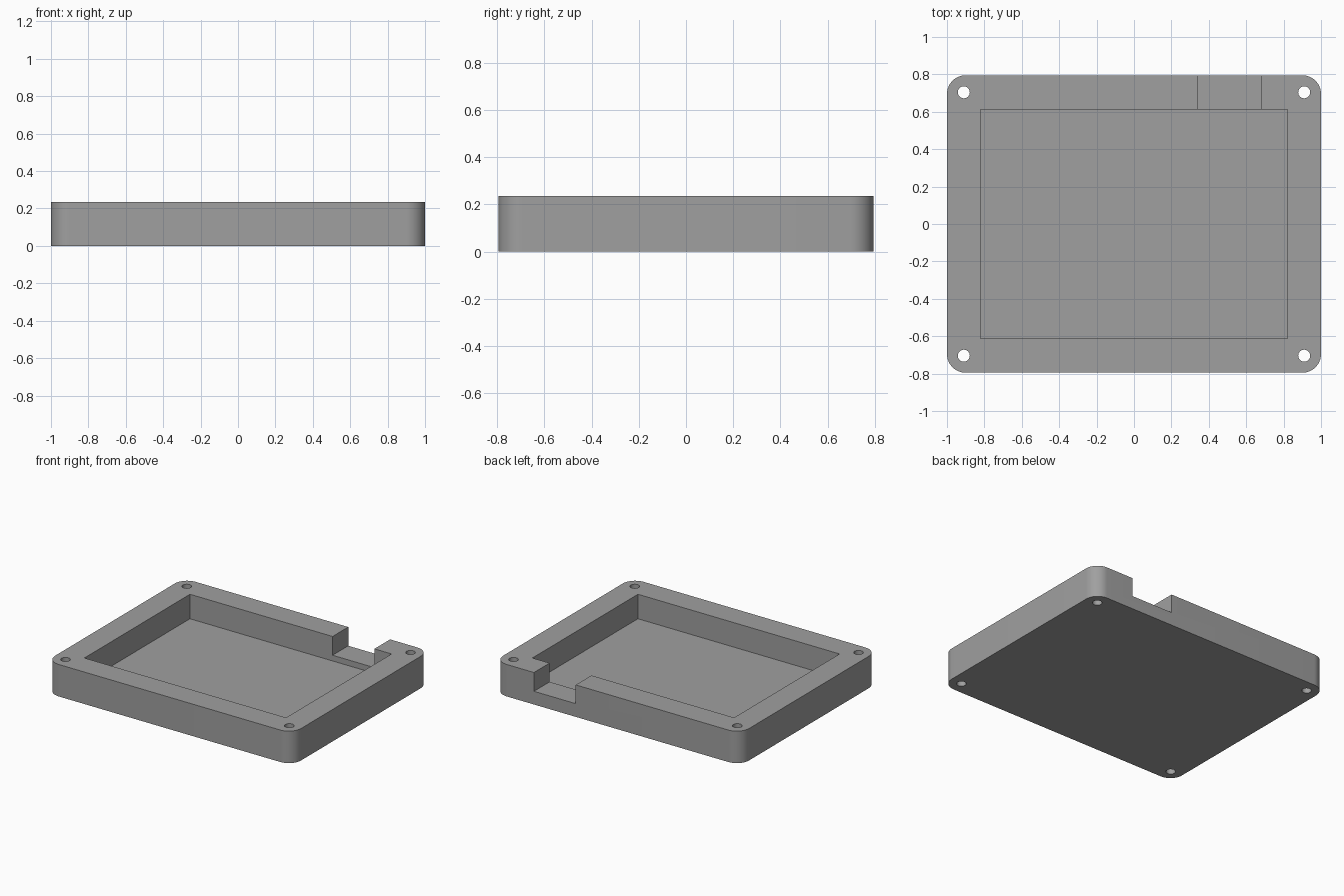
import bpy, bmesh, math

if "Cube" in bpy.data.objects:
    bpy.data.objects.remove(bpy.data.objects["Cube"])

W, D, H = 1.0, 0.795, 0.235      # half width, half depth, height
R = 0.10                         # corner radius
FLOOR, NOTCH_Z = 0.055, 0.097    # pocket floor, cable notch floor


def add_object(name, bm):
    bmesh.ops.recalc_face_normals(bm, faces=bm.faces)
    mesh = bpy.data.meshes.new(name)
    bm.to_mesh(mesh)
    bm.free()
    obj = bpy.data.objects.new(name, mesh)
    bpy.context.collection.objects.link(obj)
    return obj


def prism(name, outline, z0, z1):
    """Extrude a closed outline from z0 to z1."""
    bm = bmesh.new()
    face = bm.faces.new([bm.verts.new((x, y, z0)) for x, y in outline])
    ext = bmesh.ops.extrude_face_region(bm, geom=[face])
    top = [v for v in ext["geom"] if isinstance(v, bmesh.types.BMVert)]
    bmesh.ops.translate(bm, verts=top, vec=(0, 0, z1 - z0))
    return add_object(name, bm)


def rect(x0, x1, y0, y1):
    return [(x0, y0), (x1, y0), (x1, y1), (x0, y1)]


def arc(cx, cy, r, start, sweep, steps):
    return [(cx + r * math.cos(math.radians(start + sweep * i / steps)),
             cy + r * math.sin(math.radians(start + sweep * i / steps)))
            for i in range(steps + 1)]


# Tray body: rectangle with rounded corners
outline = []
for i, (sx, sy) in enumerate([(1, 1), (-1, 1), (-1, -1), (1, -1)]):
    outline += arc(sx * (W - R), sy * (D - R), R, 90 * i, 90, 14)
tray = prism("case_tray", outline, 0, H)

# Cutters: pocket, cable notch in the back wall, four screw holes
cutters = [
    prism("pocket_cutter", rect(-0.82, 0.82, -0.613, 0.613), FLOOR, H + 0.1),
    prism("notch_cutter", rect(0.34, 0.68, 0.5, D + 0.1), NOTCH_Z, H + 0.1),
]
for sx in (-1, 1):
    for sy in (-1, 1):
        circle = arc(sx * 0.91, sy * 0.704, 0.032, 0, 360, 32)[:-1]
        cutters.append(prism("screw_hole_cutter", circle, -0.1, H + 0.1))

bpy.context.view_layer.objects.active = tray
tray.select_set(True)
for cutter in cutters:
    mod = tray.modifiers.new("cut", "BOOLEAN")
    mod.operation, mod.solver, mod.object = "DIFFERENCE", "EXACT", cutter
    bpy.ops.object.modifier_apply(modifier=mod.name)
    bpy.data.objects.remove(cutter)

# Single grey finish
grey = bpy.data.materials.new("grey_plastic")
grey.diffuse_color = (0.35, 0.35, 0.35, 1)
grey.use_nodes = True
grey.node_tree.nodes["Principled BSDF"].inputs["Base Color"].default_value = grey.diffuse_color
tray.data.materials.clear()
tray.data.materials.append(grey)
bpy.ops.object.shade_smooth_by_angle(angle=math.radians(30))
